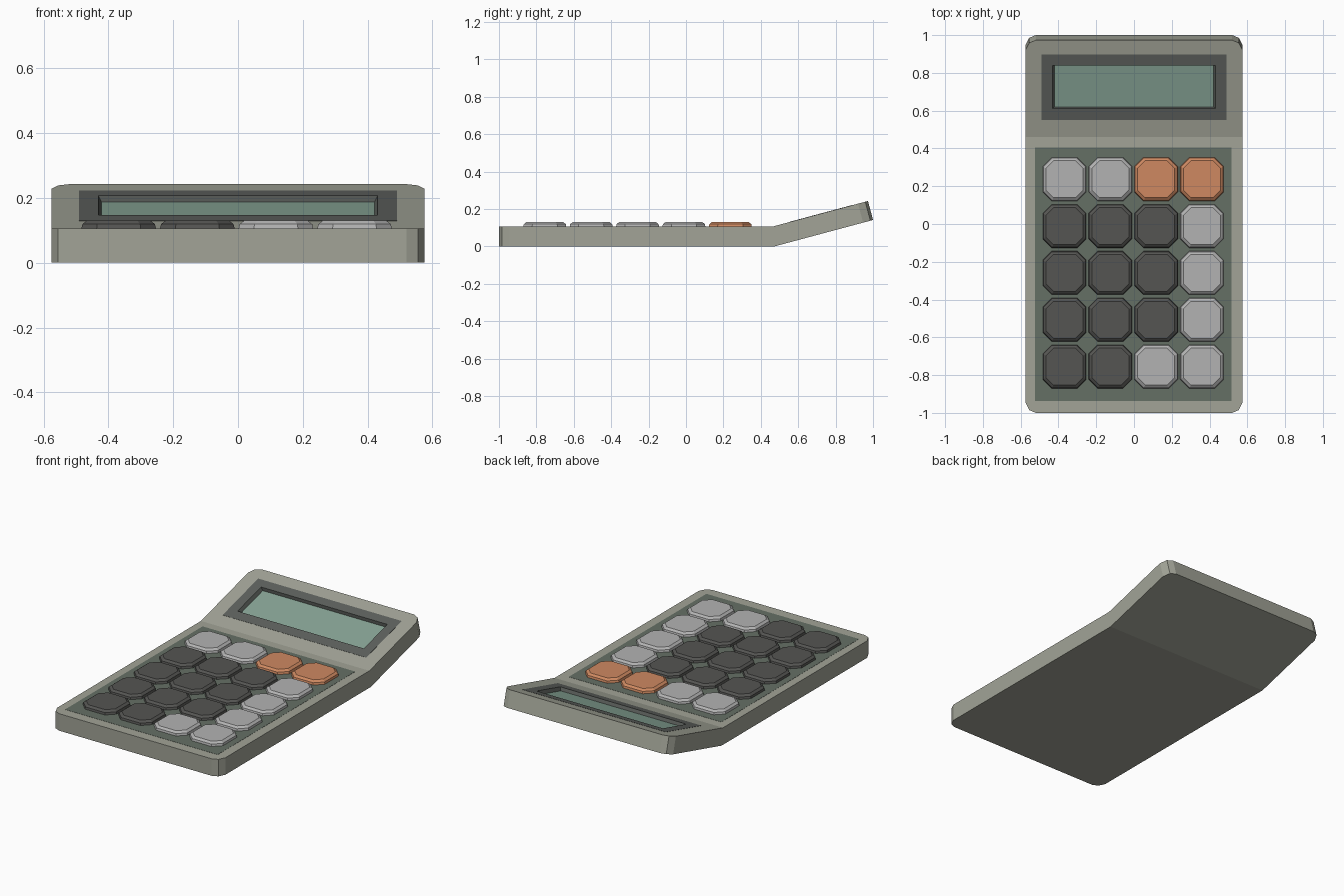
import bpy, bmesh, math

if "Cube" in bpy.data.objects:
    bpy.data.objects.remove(bpy.data.objects["Cube"])

TILT = math.radians(15)
TOP, THICK, BEND_Y = 0.105, 0.105, 0.46


def material(name, rgb):
    m = bpy.data.materials.new(name)
    m.diffuse_color = (*rgb, 1)
    m.use_nodes = True
    m.node_tree.nodes["Principled BSDF"].inputs["Base Color"].default_value = m.diffuse_color
    return m


CASE = material("case_grey", (0.36, 0.37, 0.31))
PANEL = material("panel_green_grey", (0.13, 0.16, 0.13))
BEZEL = material("bezel_grey", (0.11, 0.12, 0.11))
GLASS = material("screen_green", (0.24, 0.37, 0.30))
DARK = material("key_dark", (0.09, 0.09, 0.085))
LIGHT = material("key_light", (0.45, 0.45, 0.45))
ORANGE = material("key_orange", (0.62, 0.25, 0.12))


def build(name, verts, faces, mat):
    me = bpy.data.meshes.new(name)
    bm = bmesh.new()
    vs = [bm.verts.new(v) for v in verts]
    for f in faces:
        bm.faces.new([vs[i] for i in f])
    bmesh.ops.recalc_face_normals(bm, faces=bm.faces)
    bm.to_mesh(me)
    bm.free()
    me.materials.append(mat)
    ob = bpy.data.objects.new(name, me)
    bpy.context.collection.objects.link(ob)
    return ob


def bent(x, s, h):
    """Point at distance s past the bend line, h above the top surface."""
    if s < 0:
        return (x, BEND_Y + s, TOP + h)
    if s == 0:
        return (x, BEND_Y - h * math.tan(TILT / 2), TOP + h)
    c, n = math.cos(TILT), math.sin(TILT)
    return (x, BEND_Y + s * c - h * n, TOP + s * n + h * c)


def loft(rings):
    """Quads joining consecutive closed rings of equal size."""
    verts = [p for r in rings for p in r]
    n = len(rings[0])
    faces = [(k * n + i, k * n + (i + 1) % n, (k + 1) * n + (i + 1) % n, (k + 1) * n + i)
             for k in range(len(rings) - 1) for i in range(n)]
    return verts, faces


# Case: slab with clipped corners, bent upward behind the keys
W, S0, S1 = 0.575, -1 - BEND_Y, 0.531
right = [(W - 0.055, S0), (W - 0.02, S0 + 0.015), (W, S0 + 0.055), (W, 0),
         (W, S1 - 0.055), (W - 0.02, S1 - 0.015), (W - 0.055, S1)]
outline = right + [(-x, s) for x, s in reversed(right)]
verts, faces = loft([[bent(x, s, h) for x, s in outline] for h in (-THICK, 0)])
flat = [0, 1, 2, 3, 10, 11, 12, 13]
raised = [3, 4, 5, 6, 7, 8, 9, 10]
for half in (flat, raised):
    faces += [tuple(half), tuple(i + 14 for i in half)]
case = build("case", verts, faces, CASE)


def rect(x0, x1, s0, s1, h):
    return [bent(x, s, h) for x, s in ((x0, s0), (x1, s0), (x1, s1), (x0, s1))]


# Pocket cut into the case for the display
X, A, B, DEPTH = 0.431, 0.157, 0.394, 0.02
verts, faces = loft([rect(-X - 0.006, X + 0.006, A - 0.006, B + 0.006, h)
                     for h in (-DEPTH - 0.005, 0.05)])
cutter = build("display_pocket_cutter", verts, faces + [(0, 1, 2, 3), (4, 5, 6, 7)], CASE)
cutter.hide_render = True
cutter.hide_viewport = True
mod = case.modifiers.new("display_pocket", 'BOOLEAN')
mod.operation = 'DIFFERENCE'
mod.solver = 'EXACT'
mod.object = cutter

# Display bezel with sloping inner walls, and the screen
floor = rect(-X + 0.01, X - 0.01, A + 0.003, B - 0.003, -DEPTH)
verts, faces = loft([rect(-0.49, 0.49, 0.093, 0.452, -0.001),
                     rect(-0.49, 0.49, 0.093, 0.452, 0.001),
                     rect(-X, X, A, B, 0.001), floor])
build("display_bezel", verts, faces, BEZEL)
# wound upward so the visible side faces out
build("screen", floor, [(0, 1, 2, 3)], GLASS)

# Keypad panel
verts, faces = loft([[(x, y, z) for x, y in ((-0.525, -0.937), (0.517, -0.937),
                                             (0.517, 0.405), (-0.525, 0.405))]
                     for z in (TOP - 0.001, TOP + 0.001)])
build("keypad_panel", verts, faces + [(0, 1, 2, 3), (4, 5, 6, 7)], PANEL)


# Keys: octagonal buttons with a chamfered rim
def octagon(r, cut, z):
    half = [(r, -r + cut), (r, r - cut), (r - cut, r), (-r + cut, r)]
    return [(x, y, z) for x, y in half + [(-x, -y) for x, y in half]]


def add_key(name, x, y, mat):
    verts, faces = loft([octagon(0.115, 0.047, 0), octagon(0.112, 0.046, 0.014),
                         octagon(0.098, 0.040, 0.025)])
    n = len(verts)
    key = build(name, verts, faces + [tuple(range(8)), tuple(range(n - 8, n))], mat)
    key.location = (x, y, TOP)


rows = ["LLOO", "DDDL", "DDDL", "DDDL", "DDLL"]
colours = {"L": LIGHT, "D": DARK, "O": ORANGE}
for r, row in enumerate(rows):
    for c, code in enumerate(row):
        add_key(f"key_row{r + 1}_column{c + 1}", -0.368 + 0.2425 * c,
                0.237 - 0.248 * r, colours[code])
